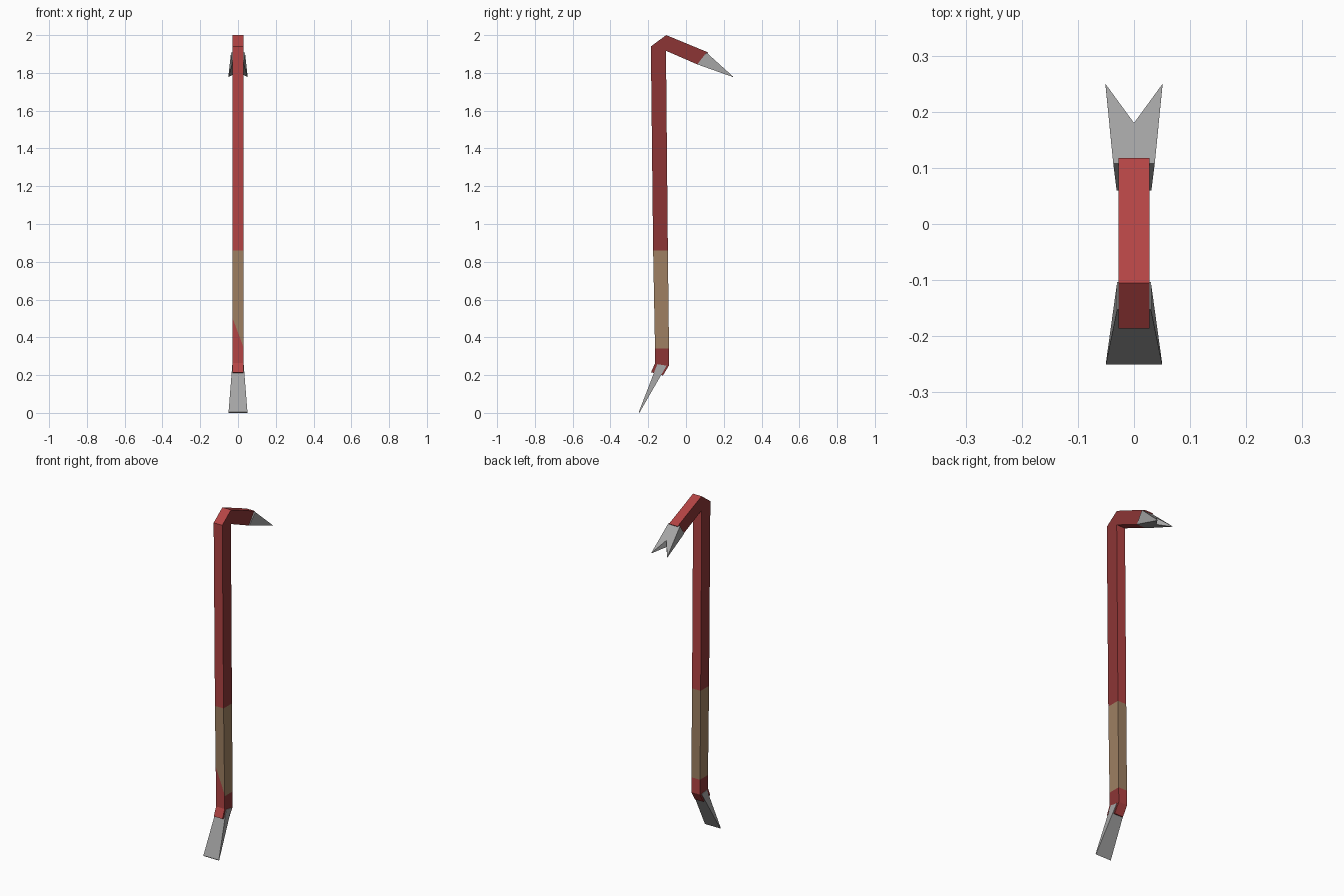
import bpy, bmesh
from mathutils import Vector

if "Cube" in bpy.data.objects:
    bpy.data.objects.remove(bpy.data.objects["Cube"])


def material(name, rgb):
    m = bpy.data.materials.new(name)
    m.diffuse_color = (*rgb, 1)
    m.use_nodes = True
    m.node_tree.nodes["Principled BSDF"].inputs["Base Color"].default_value = m.diffuse_color
    return m


RED = material("bright red", (0.456, 0.058, 0.058))
DARK = material("dark red", (0.262, 0.036, 0.036))
TAN = material("grip tan", (0.342, 0.216, 0.122))
STEEL = material("steel grey", (0.376, 0.376, 0.376))


def finish(bm, name, mats):
    bmesh.ops.recalc_face_normals(bm, faces=bm.faces[:])
    me = bpy.data.meshes.new(name)
    bm.to_mesh(me)
    bm.free()
    for m in mats:
        me.materials.append(m)
    ob = bpy.data.objects.new(name, me)
    bpy.context.collection.objects.link(ob)
    return ob


def loft(sections):
    """Skin sections given as (half width, outer (y, z), inner (y, z))."""
    bm = bmesh.new()
    rings = [[bm.verts.new((-w, *a)), bm.verts.new((w, *a)),
              bm.verts.new((w, *b)), bm.verts.new((-w, *b))]
             for w, a, b in sections]
    for r, s in zip(rings, rings[1:]):
        for i in range(4):
            j = (i + 1) % 4
            bm.faces.new((r[i], r[j], s[j], s[i]))
    bm.faces.new(rings[0][::-1])
    bm.faces.new(rings[-1])
    bmesh.ops.remove_doubles(bm, verts=bm.verts[:], dist=0.0005)
    bmesh.ops.recalc_face_normals(bm, faces=bm.faces[:])
    return bm


# Bent bar with a tan grip zone
W = 0.028
bar = loft([(W, (-0.185, 0.215), (-0.122, 0.198)),
            (W, (-0.163, 0.265), (-0.089, 0.253)),
            (W, (-0.164, 0.34), (-0.090, 0.34)),
            (W, (-0.174, 0.86), (-0.096, 0.86)),
            (W, (-0.186, 1.94), (-0.106, 1.917)),
            (W, (-0.105, 2.0), (-0.106, 1.917)),
            (W, (0.118, 1.908), (0.060, 1.845))])

# Slanted lower edge of the grip on the front face
front = [f for f in bar.faces
         if f.normal.y < -0.5 and 0.34 < f.calc_center_median().z < 0.86]
geom = set(front)
for f in front:
    geom.update(f.edges)
    geom.update(f.verts)
bmesh.ops.bisect_plane(bar, geom=list(geom), dist=1e-5,
                       plane_co=(-W, -0.16, 0.50), plane_no=(0.15, 0, 0.056))
bar.normal_update()
for f in bar.faces:
    c = f.calc_center_median()
    zs = [v.co.z for v in f.verts]
    side = abs(f.normal.x) > 0.5
    grip = min(zs) > 0.33 and max(zs) < 0.87
    if grip and f.normal.y < -0.5 and max(zs) < 0.6:
        grip = False
    f.material_index = 2 if grip else (1 if side else 0)
finish(bar, "bar", [RED, DARK, TAN])

# Flat chisel blade at the foot
blade = loft([(0.030, (-0.152, 0.258), (-0.103, 0.250)),
              (0.050, (-0.250, 0.004), (-0.247, 0.0))])
finish(blade, "chisel_blade", [STEEL])

# Forked claw: one prong, mirrored across x
claw = bmesh.new()
for s in (1, -1):
    top = [(0, 0.108, 1.908), (0.037, 0.108, 1.908),
           (0.051, 0.250, 1.780), (0, 0.180, 1.843)]
    low = [(0, 0.060, 1.845), (0.031, 0.060, 1.845),
           (0.051, 0.249, 1.778), (0, 0.180, 1.803)]
    t, b = ([claw.verts.new(Vector((x * s, y, z))) for x, y, z in p]
            for p in (top, low))
    claw.faces.new(t)
    claw.faces.new(b[::-1])
    for i in range(3):
        claw.faces.new((t[i], b[i], b[i + 1], t[i + 1]))
    # outer loop stays open on the centre plane, where the prongs meet
bmesh.ops.remove_doubles(claw, verts=claw.verts[:], dist=0.0005)
finish(claw, "forked_claw", [STEEL])
